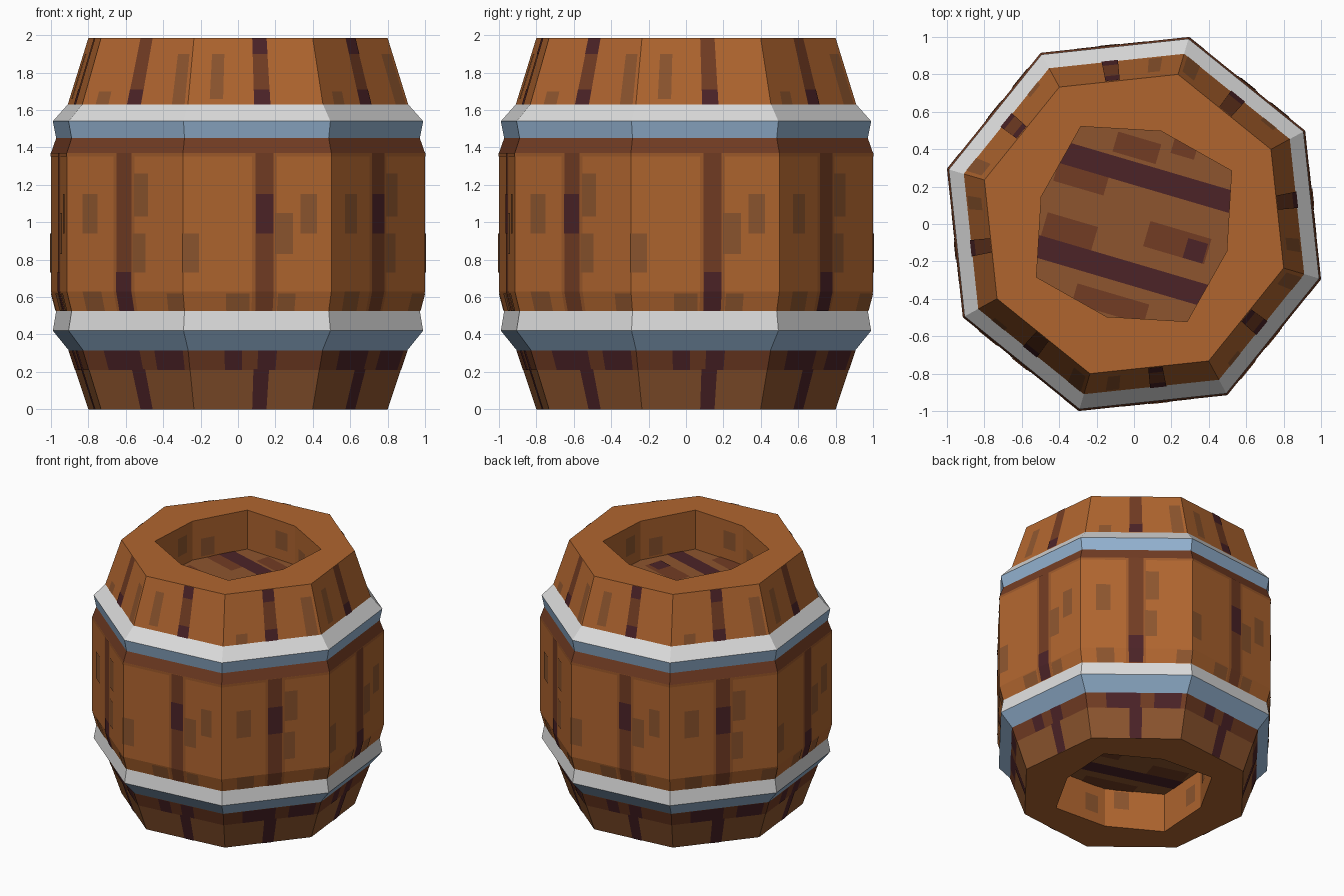
import bpy, math

if "Cube" in bpy.data.objects:
    bpy.data.objects.remove(bpy.data.objects["Cube"])

SIDES = 8
START = math.radians(-151.4)          # first corner of face 0 (front left)
STEP = math.tau / SIDES
K = math.cos(math.radians(16.4))      # grid half-width -> corner radius


def material(name, rgb):
    def lin(c):
        c /= 255
        return c / 12.92 if c <= 0.04045 else ((c + 0.055) / 1.055) ** 2.4
    m = bpy.data.materials.new(name)
    m.diffuse_color = (*[lin(c) for c in rgb], 1)
    m.use_nodes = True
    m.node_tree.nodes["Principled BSDF"].inputs["Base Color"].default_value = m.diffuse_color
    return m


NAMES = ["wood", "edge", "tan", "brown", "purple", "light", "blue"]
MATS = [material("orange wood", (176, 101, 47)), material("soft edge wood", (158, 90, 43)),
        material("tan brown wood", (141, 85, 46)), material("dark brown wood", (114, 60, 35)),
        material("dark purple wood", (76, 35, 39)), material("light grey metal", (220, 220, 220)),
        material("blue grey metal", (147, 178, 208))]


def make(name, verts, faces, keys):
    me = bpy.data.meshes.new(name)
    me.from_pydata(verts, [], faces)
    used = sorted(set(keys), key=NAMES.index)
    for k in used:
        me.materials.append(MATS[NAMES.index(k)])
    for p, k in zip(me.polygons, keys):
        p.material_index = used.index(k)
    me.update()
    ob = bpy.data.objects.new(name, me)
    bpy.context.collection.objects.link(ob)
    return ob


def corner(k, r, z):
    a = START + k * STEP
    return (r * math.cos(a), r * math.sin(a), z)


def lathe(name, rings, keys, cap=None, flip=False):
    """Eight-sided strip through rings (even radius, odd radius, z)."""
    verts, faces, cols = [], [], []
    for r0, r1, z in rings:
        verts += [corner(k, (r0, r1)[k % 2], z) for k in range(SIDES)]
    for i, key in enumerate(keys):
        for k in range(SIDES):
            a, b = i * SIDES + k, i * SIDES + (k + 1) % SIDES
            faces.append((a, b, b + SIDES, a + SIDES))
            cols.append(key)
    if cap:
        faces.append(tuple(range(len(verts) - SIDES, len(verts))))
        cols.append(cap)
    if flip:
        faces = [f[::-1] for f in faces]
    return make(name, verts, faces, cols)


# Barrel outline: (half-width on the grid, height)
H = 1.985
PROFILE = [(0.80, 0), (0.905, 0.315), (0.99, 0.42), (0.972, 0.525), (1.0, 0.63),
           (1.0, 1.37), (0.972, 1.45), (0.99, 1.54), (0.91, 1.63), (0.80, H)]


def part(name, i0, i1, keys):
    lathe(name, [(x / K, x / K, z) for x, z in PROFILE[i0:i1 + 1]], keys)


part("lower_staves", 0, 1, ["tan"])
part("lower_hoop", 1, 3, ["blue", "light"])
part("middle_staves", 3, 6, ["wood", "wood", "brown"])
part("upper_hoop", 6, 8, ["blue", "light"])
part("upper_staves", 8, 9, ["wood"])

# Rims with the sunken end boards
RIM, HOLE, DEPTH = 0.80 / K, (0.594, 0.517), 0.305
for name, z, s in (("top", H, -1), ("bottom", 0, 1)):
    lathe(name + "_rim_and_board", [(RIM, RIM, z), (*HOLE, z), (*HOLE, z + s * DEPTH)],
          ["wood", "wood"], cap="tan", flip=s > 0)


# Painted grain on the staves: thin plates following the outline
def radius(z):
    for (x0, z0), (x1, z1) in zip(PROFILE, PROFILE[1:]):
        if z <= z1:
            return (x0 + (x1 - x0) * (z - z0) / (z1 - z0)) / K


class Grain:
    def __init__(self):
        self.v, self.f, self.c = [], [], []

    def quad(self, pts, key):
        n = len(self.v)
        self.v += pts
        self.f.append((n, n + 1, n + 2, n + 3))
        self.c.append(key)

    def plate(self, face, t0, t1, z0, z1, key, layer=1):
        def point(t, z):
            r = radius(z) + 0.002 * layer
            p, q = corner(face, r, z), corner(face + 1, r, z)
            return tuple(a + (b - a) * t for a, b in zip(p, q))
        zs = [z0] + [z for _, z in PROFILE if z0 + 1e-4 < z < z1 - 1e-4] + [z1]
        for a, b in zip(zs, zs[1:]):
            self.quad([point(t0, a), point(t1, a), point(t1, b), point(t0, b)], key)


middle, upper, lower = Grain(), Grain(), Grain()
STRIPE = [(0.43, 0.56), (0.49, 0.61)]
for face in range(SIDES):
    odd = face % 2
    a, b = STRIPE[odd]
    high = face % 4 in (1, 2)

    # middle: seam, purple knot, tan patches
    middle.plate(face, a - 0.025, b + 0.025, 0.525, 1.36, "edge")
    middle.plate(face, 0, 1, 1.352, 1.37, "edge")
    middle.plate(face, a, b, 0.525, 1.37, "brown", 2)
    z = 0.94 if high else 0.525
    middle.plate(face, a, b, z, z + 0.21, "purple", 3)
    patches = ([(0, .11, .73, .94), (.62, .74, .83, 1.05), (.79, .9, .94, 1.15),
                (.29, .45, .525, .62), (.64, .76, .525, .62)] if odd else
               [(.14, .27, .94, 1.15), (.58, .70, 1.03, 1.26), (.57, .68, .73, .94),
                (.14, .3, .525, .63), (.86, 1, .525, .62)])
    for p in patches:
        middle.plate(face, *p, "tan", 2)

    # top taper
    upper.plate(face, a, b, 1.63, H, "brown", 2)
    upper.plate(face, a, b, 1.63, 1.71, "purple", 3)
    if high:
        upper.plate(face, a, b, 1.90, H, "purple", 3)
    if odd:
        upper.plate(face, .16, .26, 1.66, 1.90, "tan")
    else:
        upper.plate(face, .85, .97, 1.63, 1.90, "tan")
        upper.plate(face, .13, .25, 1.63, 1.70, "tan")

    # bottom taper: band under the hoop and one seam
    lower.plate(face, 0, 1, 0.21, 0.315, "brown")
    lower.plate(face, a, b, 0, 0.215, "purple", 2)
    for t0, t1 in ([(.27, .40), (.52, .66)] if odd else [(.2, .54), (.68, .95)]):
        lower.plate(face, t0, t1, 0.21, 0.315, "purple", 2)

for name, g in (("middle_grain", middle), ("upper_grain", upper), ("lower_grain", lower)):
    make(name, g.v, g.f, g.c)

# Painted grain on the end boards, turned to follow the planks
BOARD = [(-.47, .48, .2, .32, "purple"), (-.48, .47, -.32, -.2, "purple"),
         (-.48, -.2, .1, .2, "brown"), (-.22, .02, .34, .45, "brown"),
         (.08, .21, .42, .50, "brown"), (-.46, -.18, -.2, -.07, "brown"),
         (.08, .42, -.1, .04, "brown"), (.30, .41, -.1, .01, "purple"),
         (-.2, .2, -.5, -.39, "brown")]
ca, sa = math.cos(math.radians(-16.4)), math.sin(math.radians(-16.4))
for name, z, s in (("top", H - DEPTH, 1), ("bottom", DEPTH, -1)):
    g = Grain()
    for i, (u0, u1, v0, v1, key) in enumerate(BOARD):
        pts = [(u * ca - v * sa, u * sa + v * ca, z + s * (0.006 if i == 7 else 0.003))
               for u, v in ((u0, v0), (u1, v0), (u1, v1), (u0, v1))]
        g.quad(pts[::s], key)
    make(name + "_board_grain", g.v, g.f, g.c)

# A few tan patches inside the recesses
for name, z, s in (("top", H, -1), ("bottom", 0, 1)):
    g = Grain()
    for k in range(SIDES):
        p = corner(k, HOLE[k % 2] - 0.003, 0)
        q = corner(k + 1, HOLE[(k + 1) % 2] - 0.003, 0)
        t0, d0 = (0.15, 0.08) if k % 2 else (0.6, 0.15)
        pts = [(p[0] + (q[0] - p[0]) * t, p[1] + (q[1] - p[1]) * t, z + s * d)
               for t, d in ((t0, d0), (t0 + .25, d0), (t0 + .25, d0 + .14), (t0, d0 + .14))]
        g.quad(pts[::-s], "tan")
    make(name + "_recess_grain", g.v, g.f, g.c)
